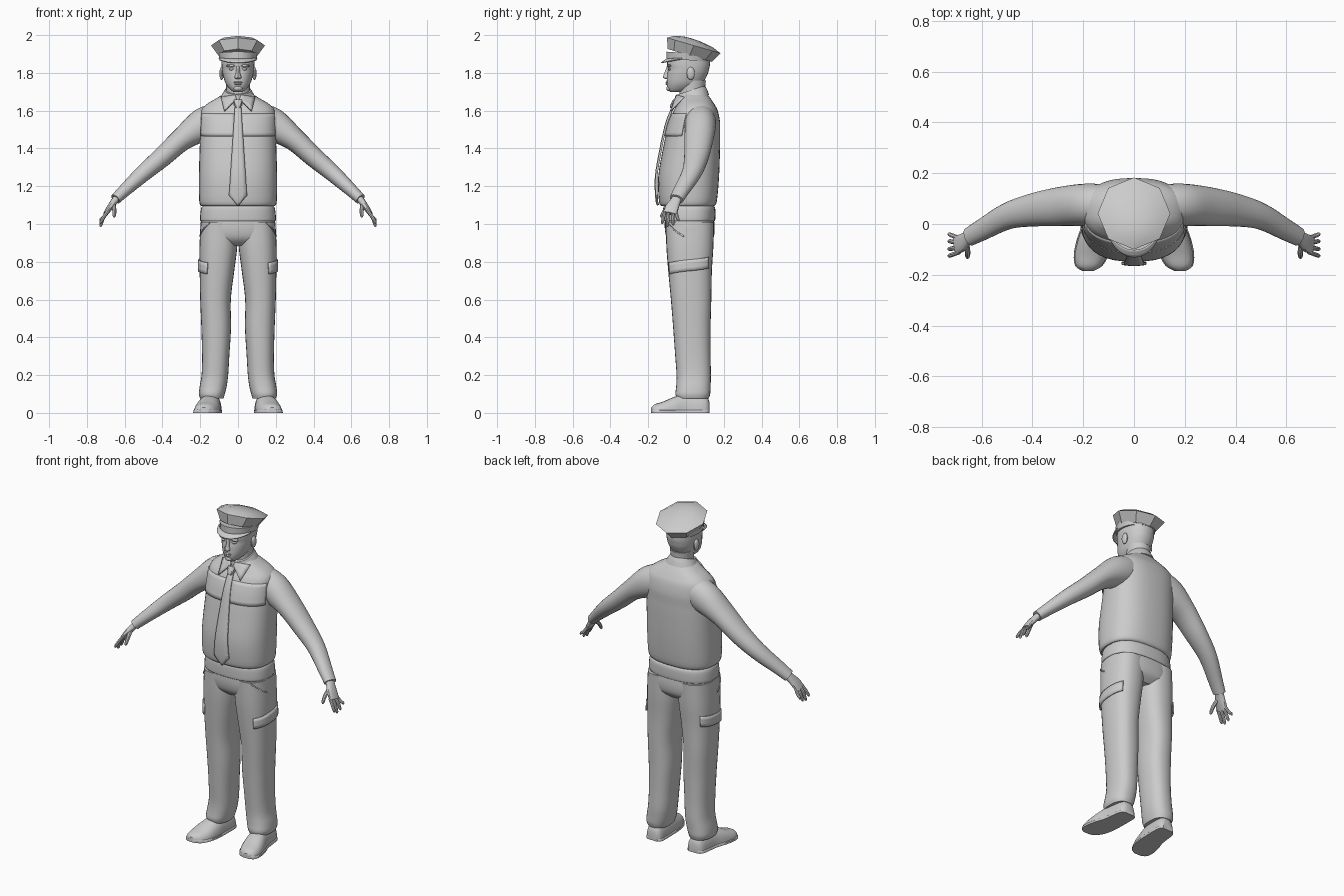
import bpy, bmesh, math
from mathutils import Vector

if "Cube" in bpy.data.objects:
    bpy.data.objects.remove(bpy.data.objects["Cube"])

MAT = bpy.data.materials.new("plain grey")
MAT.diffuse_color = (0.6, 0.6, 0.6, 1)
MAT.use_nodes = True
MAT.node_tree.nodes["Principled BSDF"].inputs["Base Color"].default_value = MAT.diffuse_color


def make(name, verts, faces, mirror=False, thick=0, angle=35):
    bm = bmesh.new()
    vs = [bm.verts.new(v) for v in verts]
    for f in faces:
        bm.faces.new([vs[i] for i in f])
    bmesh.ops.recalc_face_normals(bm, faces=bm.faces)
    me = bpy.data.meshes.new(name)
    bm.to_mesh(me)
    bm.free()
    me.materials.append(MAT)
    ob = bpy.data.objects.new(name, me)
    bpy.context.collection.objects.link(ob)
    bpy.ops.object.select_all(action='DESELECT')
    bpy.context.view_layer.objects.active = ob
    ob.select_set(True)
    bpy.ops.object.shade_smooth_by_angle(angle=math.radians(angle))
    if thick:
        m = ob.modifiers.new("thickness", 'SOLIDIFY')
        m.thickness, m.offset = thick, 0
    if mirror:
        ob.modifiers.new("mirror", 'MIRROR')
    return ob


def smooth(rows, steps=4):
    """Catmull-Rom resampling of section rows."""
    out, n = [], len(rows)
    for i in range(n - 1):
        a, b, c, d = rows[max(i - 1, 0)], rows[i], rows[i + 1], rows[min(i + 2, n - 1)]
        for k in range(steps):
            t = k / steps
            out.append([0.5 * (2 * q + (r - p) * t + (2 * p - 5 * q + 4 * r - s) * t * t
                               + (3 * q - p - 3 * r + s) * t ** 3)
                        for p, q, r, s in zip(a, b, c, d)])
    return out + [list(rows[-1])]


def sup(t, n):
    c, s = math.cos(t), math.sin(t)
    return (math.copysign(abs(c) ** (2 / n), c), math.copysign(abs(s) ** (2 / n), s))


def loft(name, rings, **kw):
    n, m = len(rings[0]), len(rings)
    faces = [(i * n + j, i * n + (j + 1) % n, (i + 1) * n + (j + 1) % n, (i + 1) * n + j)
             for i in range(m - 1) for j in range(n)]
    faces += [tuple(range(n)), tuple(range((m - 1) * n, m * n))]
    return make(name, [v for r in rings for v in r], faces, **kw)


def point(row, t, n, grow=0.0):
    z, x0, x1, y0, y1 = row
    c, s = sup(t, n)
    return Vector(((x0 + x1) / 2 + ((x1 - x0) / 2 + grow) * c,
                   (y0 + y1) / 2 + ((y1 - y0) / 2 + grow) * s, z))


def column(name, rows, n=2.4, sides=32, shear=0.0, steps=4, **kw):
    """Stack of horizontal sections (z, x0, x1, y0, y1); shear tilts by depth."""
    rings = []
    for r in (smooth(rows, steps) if steps > 1 else rows):
        ring = [point(r, math.tau * j / sides, n) for j in range(sides)]
        for p in ring:
            p.z += shear * p.y
        rings.append(ring)
    return loft(name, rings, **kw)


def at(rows, z):
    d = sorted(smooth(rows, 8))
    for a, b in zip(d, d[1:]):
        if a[0] <= z <= b[0]:
            f = (z - a[0]) / (b[0] - a[0])
            return [p + (q - p) * f for p, q in zip(a, b)]
    return d[0] if z < d[0][0] else d[-1]


def grid(name, fn, nu, nv, **kw):
    verts = [fn(i / nu, j / nv) for i in range(nu + 1) for j in range(nv + 1)]
    w = nv + 1
    faces = [(i * w + j, i * w + j + 1, (i + 1) * w + j + 1, (i + 1) * w + j)
             for i in range(nu) for j in range(nv)]
    return make(name, verts, faces, **kw)


def tube(name, rows, n=2.0, sides=16, **kw):
    """Limb along a path of (x, y, z, thickness radius, width radius)."""
    d = smooth(rows)
    rings = []
    for i, r in enumerate(d):
        t = (Vector(d[min(i + 1, len(d) - 1)][:3]) - Vector(d[max(i - 1, 0)][:3])).normalized()
        w = Vector((0, 1, 0)) - t * t.y
        w.normalize()
        u = t.cross(w)
        rings.append([Vector(r[:3]) + u * r[3] * a + w * r[4] * b
                      for a, b in (sup(math.tau * j / sides, n) for j in range(sides))])
    return loft(name, rings, mirror=True, **kw)


def blob(name, loc, size, mirror=False):
    rows = [(loc[2] + size[2] * math.sin(a), loc[0] - size[0] * math.cos(a),
             loc[0] + size[0] * math.cos(a), loc[1] - size[1] * math.cos(a),
             loc[1] + size[1] * math.cos(a)) for a in (math.radians(-84 + 21 * k) for k in range(9))]
    return column(name, rows, 2, 14, steps=1, mirror=mirror)


# shirt body
SHIRT = [(1.095, -.193, .193, -.13, .148), (1.12, -.205, .205, -.143, .163),
         (1.25, -.207, .207, -.147, .175), (1.40, -.203, .203, -.122, .18),
         (1.48, -.2, .2, -.105, .18), (1.54, -.2, .2, -.09, .18),
         (1.60, -.195, .195, -.066, .168), (1.635, -.165, .165, -.045, .15),
         (1.665, -.115, .115, -.035, .13), (1.69, -.075, .075, -.03, .11)]
column("shirt", SHIRT, 2.5, 40)


def front(x, z, off):
    r = at(SHIRT, z)
    rx, ry = r[2], (r[4] - r[3]) / 2
    k = max(0, 1 - abs(x / rx) ** 2.5) ** .4
    return Vector((x, (r[3] + r[4]) / 2 - ry * k - off, z))


# chest panel with a lower lip
grid("shirt_yoke", lambda u, v: point(at(SHIRT, 1.465 + .12 * v), math.radians(-88 + 70 * u), 2.5,
     .004 * (1 - v)), 14, 6, mirror=True, thick=.006)

# sleeves
tube("sleeve", [(.09, .072, 1.56, .085, .08), (.185, .076, 1.525, .088, .083),
                (.295, .068, 1.45, .062, .077), (.40, .055, 1.355, .053, .065),
                (.50, .03, 1.27, .045, .052), (.60, -.024, 1.178, .034, .042),
                (.648, -.05, 1.132, .029, .037)], 2.1, 24)

# hands
tube("palm", [(.63, -.04, 1.15, .02, .026), (.655, -.056, 1.12, .018, .028),
              (.68, -.075, 1.085, .016, .036), (.70, -.085, 1.055, .012, .035)], 2.4)
for k, (dy, tz) in enumerate([(.028, 1.015), (.01, .992), (-.01, .985), (-.028, 1.0)]):
    y = -.083 + dy
    tube(f"finger_{k + 1}", [(.688, y, 1.07, .009, .009), (.712, y + dy * .3, 1.035, .009, .009),
                             (.726, y + dy * .5, tz + .01, .008, .008),
                             (.729, y + dy * .5, tz, .003, .003)], 2, 8)
tube("thumb", [(.66, -.075, 1.105, .012, .012), (.655, -.108, 1.075, .011, .011),
               (.655, -.128, 1.045, .009, .009), (.656, -.133, 1.035, .003, .003)], 2, 8)

# tie
def tie_point(u, v):
    z = 1.635 - .535 * u
    half = .015 + .032 * min(u / .9, 1) if u < .9 else .047 * (1 - u) / .1 + .002
    x = half * (2 * v - 1)
    return front(x, z, .01 + .003 * (1 - abs(2 * v - 1)))


grid("tie", tie_point, 30, 4, thick=.01)
column("tie_knot", [(1.615, -.013, .013, -.085, -.05), (1.63, -.019, .019, -.083, -.04),
                    (1.66, -.023, .023, -.068, -.03)], 3, 12)

# collar: raised band and two points
column("collar_band", [(1.645, -.1, .1, -.05, .122), (1.675, -.084, .084, -.052, .112),
                       (1.70, -.07, .07, -.05, .1)], 2, 32, shear=.32)


def collar_point(u, v):
    a = Vector((.008, -.057, 1.662)).lerp(Vector((.072, -.082, 1.598)), u)
    b = Vector((.014, -.05, 1.682)).lerp(Vector((.09, -.01, 1.672)), u)
    return a.lerp(b, v)


grid("collar_point", collar_point, 4, 3, mirror=True, thick=.008)

# belt and hips
column("belt", [(1.015, -.196, .196, -.117, .15), (1.025, -.201, .201, -.121, .155),
                (1.08, -.196, .196, -.121, .155), (1.098, -.185, .185, -.115, .145)], 2.5, 40)
column("trouser_seat", [(1.03, -.193, .193, -.112, .148), (.97, -.2, .2, -.112, .152),
                        (.92, -.19, .19, -.098, .142), (.885, -.14, .14, -.06, .105)], 2.5, 40)

# trouser legs
LEG = [(1.01, .002, .197, -.108, .148), (.88, .004, .204, -.104, .145), (.75, .02, .203, -.094, .137),
       (.6, .038, .2, -.08, .134), (.45, .037, .194, -.068, .13), (.3, .046, .19, -.057, .13),
       (.2, .052, .193, -.05, .132), (.14, .06, .203, -.052, .13), (.1, .07, .207, -.056, .128),
       (.075, .078, .2, -.048, .12)]
column("trouser_leg", LEG, 2.4, 28, mirror=True)


# thigh pocket flaps and slanted hip pocket edges
def flap(u, v):
    t = math.radians(-62 + 112 * u)
    return point(at(LEG, .735 + .06 * v + .03 * u), t, 2.4, .006 - .003 * v)


def hip_edge(u, v):
    t = math.radians(-65 + 55 * u)
    return point(at(LEG, 1.005 - .075 * u + .008 * v), t, 2.4, .002)


grid("thigh_pocket_flap", flap, 14, 3, mirror=True, thick=.008)
grid("hip_pocket_edge", hip_edge, 8, 1, mirror=True, thick=.004)


# shoes: sections from heel to toe (y, centre x, half width, height)
SHOE = [(.125, .135, .03, .055), (.1, .138, .05, .09), (.0, .145, .057, .1), (-.06, .156, .065, .085),
        (-.12, .168, .065, .06), (-.165, .178, .05, .045), (-.184, .181, .022, .028)]


def shoe(name, wide, top, n):
    rings = []
    for y, cx, hw, h in smooth(SHOE):
        pts = [sup(math.tau * j / 24, n) for j in range(24)]
        rings.append([Vector((cx + hw * wide * a, y, max(0.0005 * b, min(top, h) * b)))
                      for a, b in pts])
    low = min(v.z for r in rings for v in r)
    for r in rings:
        for v in r:
            v.z -= low
    loft(name, rings, mirror=True)


shoe("shoe", 1.0, 1, 2.5)
shoe("shoe_sole", 1.06, .018, 6)

# neck and head
column("neck", [(1.64, -.066, .066, -.035, .1), (1.70, -.062, .062, -.035, .1),
                (1.76, -.066, .066, -.03, .105)], 2, 24)
column("head", [(1.698, -.022, .022, -.082, -.03), (1.712, -.042, .042, -.096, .03),
                (1.745, -.066, .066, -.102, .085), (1.79, -.08, .08, -.1, .113),
                (1.82, -.085, .085, -.096, .122), (1.85, -.087, .087, -.1, .127),
                (1.9, -.087, .087, -.092, .125)], 2.2, 32)
column("nose", [(1.768, -.012, .012, -.108, -.08), (1.776, -.018, .018, -.122, -.08),
                (1.80, -.011, .011, -.114, -.08), (1.835, -.009, .009, -.101, -.08)], 2, 12)
blob("ear", (.087, .025, 1.797), (.012, .022, .034), True)
blob("brow", (.035, -.088, 1.838), (.027, .013, .008), True)
blob("eye", (.034, -.085, 1.82), (.014, .011, .007), True)
blob("upper_lip", (0, -.099, 1.75), (.024, .009, .005))
blob("lower_lip", (0, -.099, 1.741), (.02, .009, .006))
blob("chin", (0, -.088, 1.718), (.024, .017, .015))

# cap: band, eight-sided crown and peak
column("cap_band", [(1.868, -.098, .098, -.104, .13), (1.905, -.104, .104, -.104, .135)],
       2, 32, shear=-.07, steps=1)
column("cap_crown", [(1.898, -.104, .104, -.098, .136), (1.957, -.143, .143, -.1, .183),
                     (1.977, -.105, .105, -.065, .14), (1.989, -.045, .045, -.015, .075),
                     (1.991, -.008, .008, .02, .036)], 2, 8, shear=-.29, steps=1, angle=25)


def peak(u, v):
    t = math.radians(-168 + 156 * u)
    c, s = math.cos(t), math.sin(t)
    f = -s
    return Vector(((.1 + .004 * v) * c, .0 + (.1 + .03 * v) * s, 1.878 - .004 * f - .02 * v * f))


grid("cap_peak", peak, 20, 3, thick=.006)
